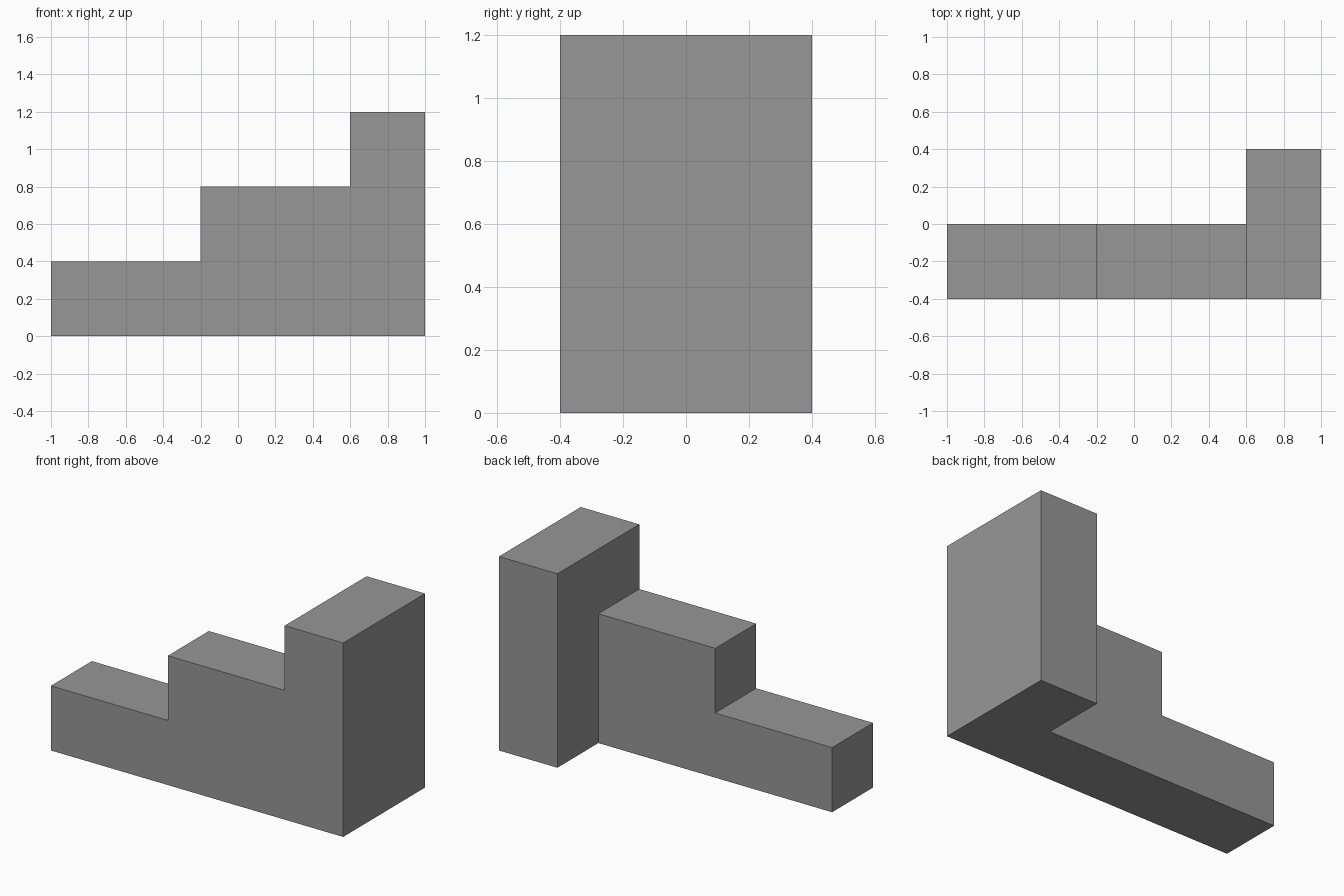
import bpy
import bmesh
from mathutils import Vector

cube = bpy.data.objects.get("Cube")
if cube:
    bpy.data.objects.remove(cube, do_unlink=True)

# Plain grey material
GREY = (0.31, 0.31, 0.31, 1)
grey = bpy.data.materials.new("grey")
grey.use_nodes = True
grey.diffuse_color = GREY
grey.node_tree.nodes["Principled BSDF"].inputs["Base Color"].default_value = GREY


def extrude(bm, face, depth):
    """Push a face backwards by depth and return the new end face."""
    new = bmesh.ops.extrude_face_region(bm, geom=[face])["geom"]
    verts = [g for g in new if isinstance(g, bmesh.types.BMVert)]
    bmesh.ops.translate(bm, verts=verts, vec=Vector((0, depth, 0)))
    return next(g for g in new if isinstance(g, bmesh.types.BMFace))


# Stepped front profile (x, z)
profile = [(-1, 0), (0.6, 0), (1, 0), (1, 1.2), (0.6, 1.2),
           (0.6, 0.8), (-0.2, 0.8), (-0.2, 0.4), (-1, 0.4)]
bm = bmesh.new()
front = bm.faces.new([bm.verts.new((x, -0.4, z)) for x, z in profile])
back = extrude(bm, front, 0.4)

# Split off the tall block on the back and make it deeper
corner = {(round(v.co.x, 2), round(v.co.z, 2)): v for v in back.verts}
bmesh.utils.face_split(back, corner[(0.6, 0)], corner[(0.6, 0.8)])
tall = next(f for f in bm.faces
            if all(v.co.y > -0.01 and v.co.x > 0.59 for v in f.verts))
extrude(bm, tall, 0.4)
if tall.is_valid:
    bmesh.ops.delete(bm, geom=[tall], context="FACES_ONLY")

# Merge coplanar faces into clean flat sides
bmesh.ops.dissolve_limit(bm, angle_limit=0.01, verts=bm.verts[:], edges=bm.edges[:])
bmesh.ops.recalc_face_normals(bm, faces=bm.faces[:])

mesh = bpy.data.meshes.new("stepped_block")
bm.to_mesh(mesh)
bm.free()
mesh.materials.append(grey)
block = bpy.data.objects.new("stepped_block", mesh)
bpy.context.collection.objects.link(block)
